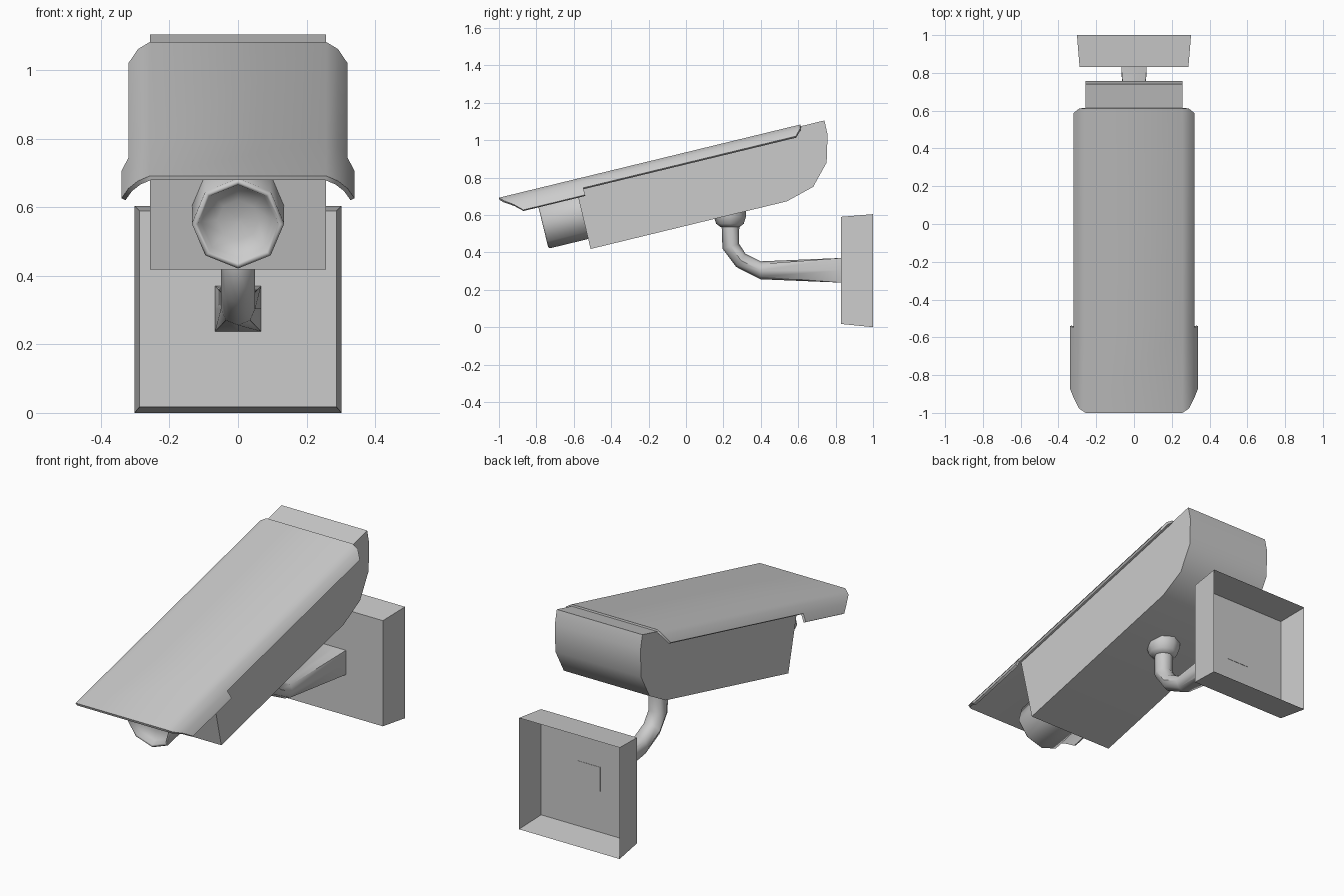
import bpy, bmesh
from math import sin, cos, pi, radians
from mathutils import Vector

if "Cube" in bpy.data.objects:
    bpy.data.objects.remove(bpy.data.objects["Cube"])

TILT = radians(13.65)
U = Vector((0, cos(TILT), sin(TILT)))      # along the camera, towards the back
W = Vector((0, -sin(TILT), cos(TILT)))     # up out of the sunshade
HOOD_TIP = Vector((0, -1.0, 0.692))


def make(name, verts, faces, recalc=True):
    bm = bmesh.new()
    vs = [bm.verts.new(v) for v in verts]
    for f in faces:
        bm.faces.new([vs[i] for i in f])
    if recalc:
        bmesh.ops.recalc_face_normals(bm, faces=bm.faces[:])
    me = bpy.data.meshes.new(name)
    bm.to_mesh(me)
    bm.free()
    ob = bpy.data.objects.new(name, me)
    bpy.context.collection.objects.link(ob)
    return ob


def select(ob):
    bpy.ops.object.select_all(action='DESELECT')
    ob.select_set(True)
    bpy.context.view_layer.objects.active = ob


def smooth(ob, angle=50):
    select(ob)
    bpy.ops.object.shade_smooth_by_angle(angle=radians(angle))


def loft(name, rings, cap_start=True, cap_end=True):
    n = len(rings[0])
    verts = [v for r in rings for v in r]
    faces = [(k * n + i, k * n + (i + 1) % n, (k + 1) * n + (i + 1) % n, (k + 1) * n + i)
             for k in range(len(rings) - 1) for i in range(n)]
    if cap_start:
        faces.append(range(n))
    if cap_end:
        faces.append(range(len(verts) - n, len(verts)))
    return make(name, verts, faces)


def ring(center, a, b, square=False):
    out = []
    for i in range(8):
        c, s = cos(i * pi / 4), sin(i * pi / 4)
        k = 1 / max(abs(c), abs(s)) if square else 1
        out.append(center + a * c * k + b * s * k)
    return out


X = Vector((1, 0, 0))

# Camera housing: side profile extruded across x
profile = [(-0.51, 0.418), (0.54, 0.673), (0.68, 0.75), (0.752, 0.88),
           (0.757, 1.03), (0.74, 1.105), (-0.597, 0.78)]
smooth(loft("camera_body", [[Vector((x, y, z)) for y, z in profile] for x in (-0.257, 0.257)]))

# Sunshade: bent sheet with deeper side flaps at the front
# half section: x, drop, front edge, back edge
half = [(0.257, 0, 0, 1.658), (0.292, -0.02, 0.02, 1.652), (0.32, -0.055, 0.07, 1.62)]
cols = [(-x, w, f, b) for x, w, f, b in reversed(half)] + half
flap_end = 0.451
verts, faces = [], []
for x, w, f, b in cols:
    verts += [HOOD_TIP + X * x + U * u + W * w for u in (f, flap_end, b)]
for i in range(len(cols) - 1):
    for j in range(2):
        a = i * 3 + j
        faces.append((a, a + 3, a + 4, a + 1))
for side, edge in ((-1, 0), (1, 3 * (len(cols) - 1))):
    k = len(verts)
    verts += [HOOD_TIP + X * 0.34 * side + U * u - W * 0.094 for u in (0.111, flap_end)]
    f = (edge, k, k + 1, edge + 1)
    faces.append(f if side > 0 else f[::-1])
hood = make("sunshade", verts, faces, recalc=False)
solid = hood.modifiers.new("thickness", 'SOLIDIFY')
solid.thickness = 0.013
solid.offset = -1
select(hood)
bpy.ops.object.modifier_apply(modifier="thickness")
smooth(hood)

# Lens tube: eight-sided, rounded rim and dished glass
lens_c = Vector((0, -0.767, 0.551))
steps = [(0.135, 0.27), (0.135, 0.008), (0.127, 0.0), (0.118, 0.004),
         (0.108, 0.03), (0.06, 0.05), (0.01, 0.056)]
smooth(loft("lens_tube", [ring(lens_c + U * d, X * r, W * r) for r, d in steps]), 80)

# Swivel collar under the housing
collar = [(0.086, 0.625), (0.086, 0.592), (0.074, 0.553), (0.05, 0.535)]
smooth(loft("swivel_collar", [ring(Vector((0, 0.235, z)), X * r, Vector((0, r, 0)))
                              for r, z in collar]))

# Bent arm: each station is outer point, inner point, half width
stations = [((0.19, 0.56), (0.285, 0.56), 0.05), ((0.195, 0.42), (0.284, 0.445), 0.05),
            ((0.268, 0.322), (0.318, 0.393), 0.05), ((0.398, 0.256), (0.4, 0.352), 0.05),
            ((0.832, 0.238), (0.832, 0.37), 0.067)]
rings = []
for i, (o, n, h) in enumerate(stations):
    o, n = Vector((0, *o)), Vector((0, *n))
    rings.append(ring((o + n) / 2, X * h, (n - o) / 2, square=i == len(stations) - 1))
smooth(loft("support_arm", rings))

# Wall plate: shallow box, open at the back
def rect(hx, y, z0, z1):
    return [Vector((x, y, z)) for x, z in ((-hx, z0), (hx, z0), (hx, z1), (-hx, z1))]


loft("wall_plate", [rect(0.288, 0.83, 0.017, 0.59), rect(0.302, 1.0, 0, 0.604)], cap_end=False)
